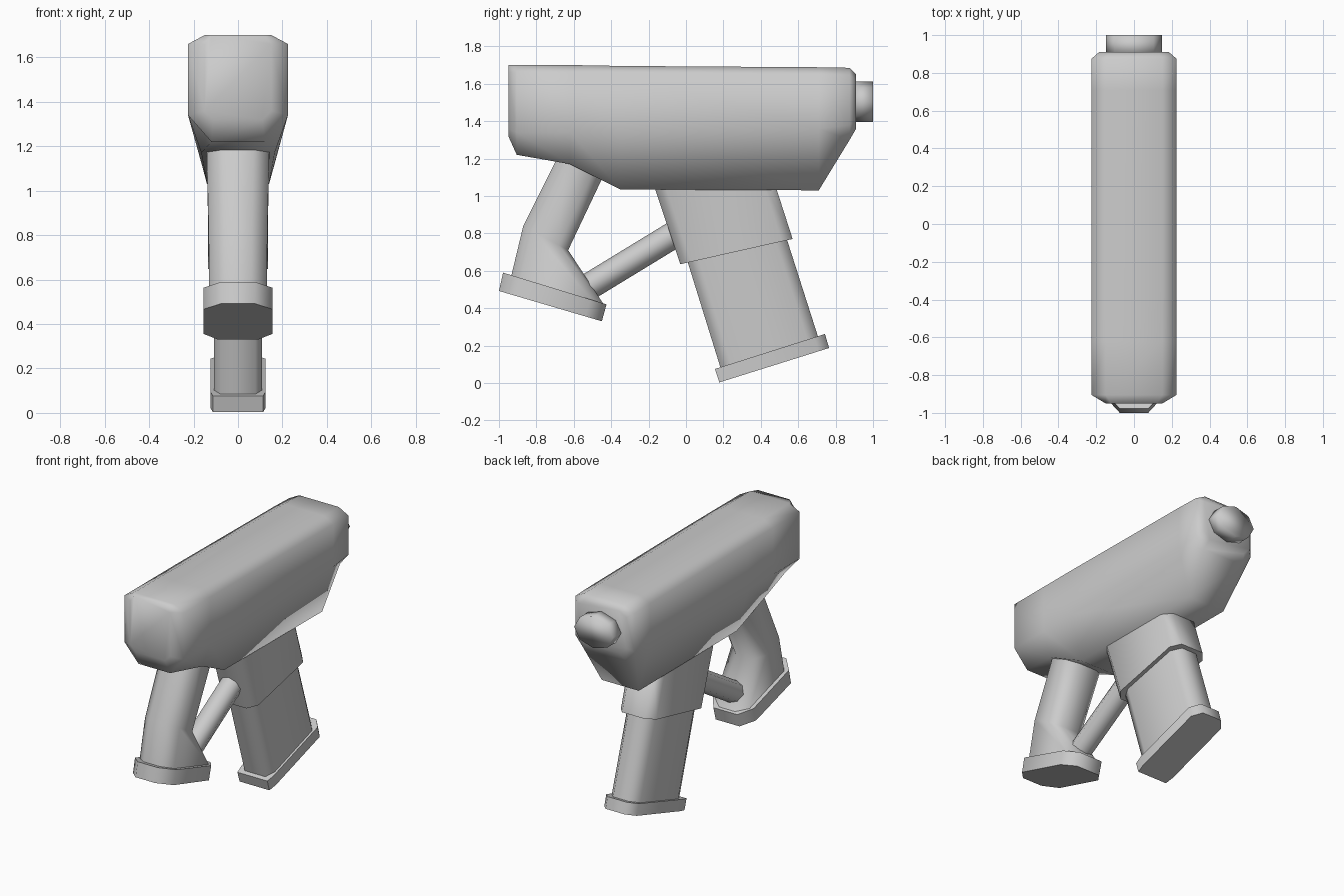
import bpy, bmesh, math
from mathutils import Vector

cube = bpy.data.objects.get("Cube")
if cube:
    bpy.data.objects.remove(cube, do_unlink=True)

grey = bpy.data.materials.new("plain_grey")
grey.use_nodes = True
colour = (0.6, 0.6, 0.6, 1)
grey.diffuse_color = colour
grey.node_tree.nodes["Principled BSDF"].inputs["Base Color"].default_value = colour


def loft(name, rings, angle=75):
    """Skin a list of equal-length rings and close both ends."""
    bm = bmesh.new()
    loops = [[bm.verts.new(p) for p in ring] for ring in rings]
    n = len(loops[0])
    for a, b in zip(loops, loops[1:]):
        for i in range(n):
            j = (i + 1) % n
            bm.faces.new((a[i], a[j], b[j], b[i]))
    bm.faces.new(loops[0])
    bm.faces.new(loops[-1])
    bmesh.ops.recalc_face_normals(bm, faces=bm.faces)
    mesh = bpy.data.meshes.new(name)
    bm.to_mesh(mesh)
    bm.free()
    mesh.materials.append(grey)
    obj = bpy.data.objects.new(name, mesh)
    bpy.context.collection.objects.link(obj)
    bpy.ops.object.select_all(action='DESELECT')
    obj.select_set(True)
    bpy.context.view_layer.objects.active = obj
    bpy.ops.object.shade_smooth_by_angle(angle=math.radians(angle))
    return obj


def body_ring(y, top, top_w, shoulder, w, knee, low_w, low):
    """Eight-sided cross-section standing across the body."""
    half = [(top_w, top), (w, shoulder), (w, knee), (low_w, low)]
    return [(x, y, z) for x, z in half] + [(-x, y, z) for x, z in reversed(half)]


def slab_ring(front, back, w, front_cut, back_cut, depth=0.06):
    """Chamfered rectangle running from a front to a back (y, z) point."""
    f, b = Vector((0, *front)), Vector((0, *back))
    d = (b - f).normalized() * depth
    half = [(w - front_cut, f), (w, f + d), (w, b - d), (w - back_cut, b)]
    return [(x, p.y, p.z) for x, p in half] + [(-x, p.y, p.z) for x, p in reversed(half)]


def tube(name, start, end, rx, rz, angle):
    """Eight-sided rod between two (y, z) points."""
    a, b = Vector((0, *start)), Vector((0, *end))
    side = Vector((1, 0, 0))
    up = side.cross((b - a).normalized())
    turns = [i * math.tau / 8 for i in range(8)]
    return loft(name, [[c + side * rx * math.cos(t) + up * rz * math.sin(t)
                        for t in turns] for c in (a, b)], angle)


# Main body, front to back
loft("body", [
    body_ring(-0.95, 1.70, 0.12, 1.66, 0.15, 1.36, 0.11, 1.32),
    body_ring(-0.905, 1.70, 0.15, 1.66, 0.225, 1.34, 0.12, 1.22),
    body_ring(-0.62, 1.70, 0.15, 1.66, 0.225, 1.34, 0.165, 1.17),
    body_ring(-0.35, 1.695, 0.15, 1.66, 0.225, 1.34, 0.14, 1.035),
    body_ring(0.71, 1.688, 0.15, 1.65, 0.225, 1.36, 0.14, 1.03),
    body_ring(0.875, 1.685, 0.15, 1.645, 0.225, 1.38, 0.16, 1.30),
    body_ring(0.91, 1.65, 0.13, 1.62, 0.185, 1.41, 0.14, 1.36),
], 100)

# Round stub on the rear face
tube("rear_stub", (0.89, 1.503), (1.0, 1.503), 0.147, 0.108, 100)

# Bent front leg and its foot
loft("front_leg", [
    slab_ring((-0.67, 1.25), (-0.40, 1.20), 0.145, 0.07, 0.07),
    slab_ring((-0.70, 1.18), (-0.45, 1.09), 0.14, 0.07, 0.07),
    slab_ring((-0.87, 0.84), (-0.63, 0.71), 0.132, 0.07, 0.07),
    slab_ring((-0.935, 0.57), (-0.44, 0.42), 0.13, 0.07, 0.07),
])
loft("front_foot", [
    slab_ring((-0.978, 0.59), (-0.425, 0.42), 0.155, 0.08, 0.065, 0.09),
    slab_ring((-1.0, 0.492), (-0.45, 0.33), 0.155, 0.08, 0.065, 0.09),
])

# Brace between the front leg and the grip
tube("brace", (-0.52, 0.515), (-0.02, 0.82), 0.075, 0.072, 75)

# Rear grip collar, grip and base plate
loft("grip_collar", [
    slab_ring((-0.18, 1.08), (0.47, 1.08), 0.135, 0.05, 0.05),
    slab_ring((-0.03, 0.635), (0.57, 0.77), 0.135, 0.05, 0.05),
])
loft("grip", [
    slab_ring((-0.02, 0.74), (0.51, 0.86), 0.108, 0.03, 0.05),
    slab_ring((0.185, 0.08), (0.705, 0.25), 0.108, 0.03, 0.05),
])
loft("grip_base", [
    slab_ring((0.155, 0.075), (0.743, 0.262), 0.123, 0.01, 0.05),
    slab_ring((0.178, 0.003), (0.765, 0.187), 0.123, 0.01, 0.05),
])
